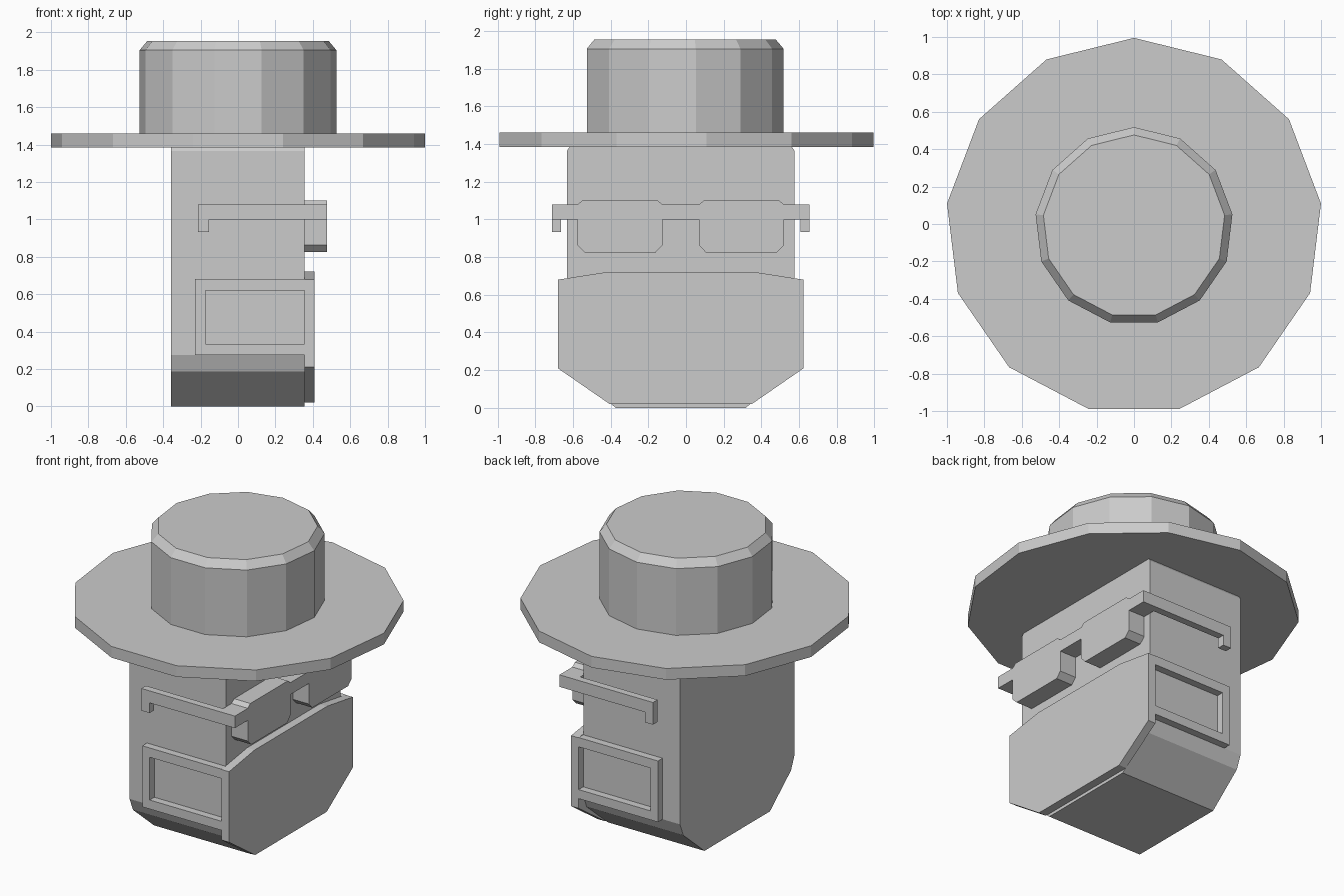
import bpy, bmesh
from math import sin, cos, pi

if "Cube" in bpy.data.objects:
    bpy.data.objects.remove(bpy.data.objects["Cube"])

CY = -0.028  # symmetry line of the head, glasses and beard


def finish(name, bm):
    bmesh.ops.recalc_face_normals(bm, faces=bm.faces[:])
    mesh = bpy.data.meshes.new(name)
    bm.to_mesh(mesh)
    bm.free()
    ob = bpy.data.objects.new(name, mesh)
    bpy.context.collection.objects.link(ob)
    return ob


def loft(name, rings):
    """Skin a list of equal-length point rings, capped at both ends."""
    bm = bmesh.new()
    vs = [[bm.verts.new(p) for p in ring] for ring in rings]
    n = len(vs[0])
    for a, b in zip(vs, vs[1:]):
        for i in range(n):
            j = (i + 1) % n
            bm.faces.new((a[i], a[j], b[j], b[i]))
    bm.faces.new(vs[0])
    bm.faces.new(vs[-1])
    return finish(name, bm)


def slab_x(name, half, x0, x1):
    """Extrude along x a half outline (offset from centre line, z), mirrored in y."""
    outline = [(CY + d, z) for d, z in half]
    outline += [(CY - d, z) for d, z in reversed(half)]
    return loft(name, [[(x, y, z) for y, z in outline] for x in (x0, x1)])


def slab_y(name, outline, y0, y1):
    """Extrude an (x, z) outline along y."""
    return loft(name, [[(x, y, z) for x, z in outline] for y in (y0, y1)])


def disc(name, levels, sides=13):
    """Faceted turned shape from (radius, z) levels, one corner pointing to +y."""
    rings = [[(r * cos(pi / 2 + 2 * pi * k / sides),
               -0.012 + r * sin(pi / 2 + 2 * pi * k / sides), z)
              for k in range(sides)] for r, z in levels]
    return loft(name, rings)


# Head block with chamfered jaw
slab_x("head", [(0.345, 0), (0.567, 0.188), (0.603, 0.275),
                (0.603, 1.365), (0.590, 1.385)], -0.358, 0.355)

# Hat
disc("hat_brim", [(1.007, 1.385), (1.007, 1.46)])
disc("hat_crown", [(0.53, 1.46), (0.53, 1.905), (0.488, 1.955)])

# Beard front plate
slab_x("beard_front", [(0.377, 0.02), (0.652, 0.21),
                       (0.652, 0.68), (0.382, 0.722)], 0.355, 0.41)

# Glasses front with two lenses
slab_x("glasses_front", [
    (0.098, 1.0), (0.098, 0.862), (0.133, 0.825), (0.510, 0.825),
    (0.547, 0.862), (0.547, 1.0), (0.683, 1.0), (0.683, 1.08),
    (0.547, 1.08), (0.520, 1.102), (0.125, 1.102), (0.098, 1.08)],
    0.355, 0.475)

# Beard side frames and glasses arms, one per side
frame = [(-0.23, 0.275), (0.355, 0.275), (0.355, 0.335), (-0.175, 0.335),
         (-0.175, 0.62), (0.355, 0.62), (0.355, 0.682), (-0.23, 0.682)]
arm = [(-0.215, 0.932), (-0.155, 0.932), (-0.155, 1.0), (0.355, 1.0),
       (0.355, 1.08), (-0.215, 1.08)]
for s, side in ((-1, "right"), (1, "left")):
    slab_y("beard_frame_" + side, frame, CY + s * 0.603, CY + s * 0.652)
    slab_y("glasses_arm_" + side, arm, CY + s * 0.635, CY + s * 0.683)
